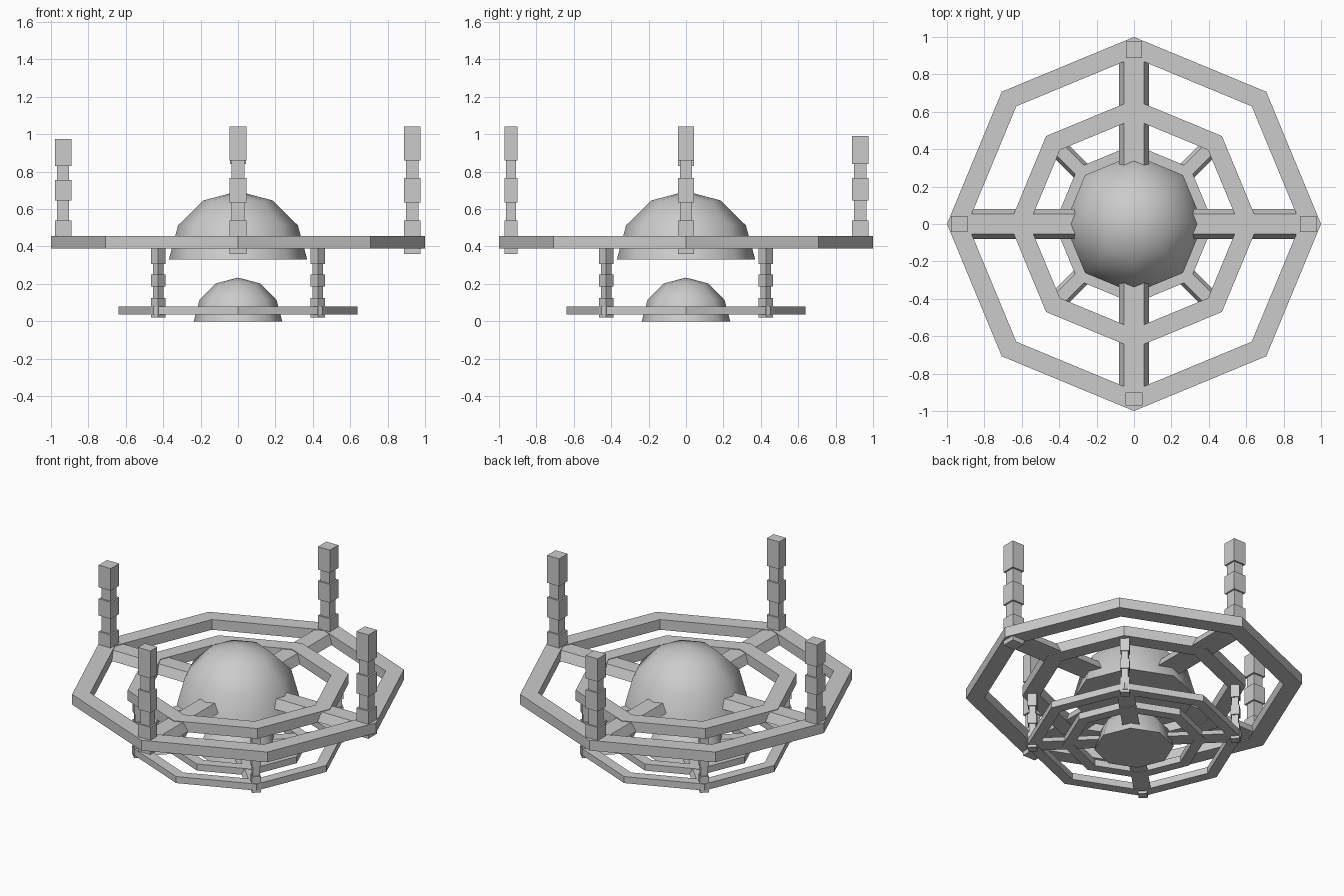
import bpy, bmesh, math
from mathutils import Matrix, Vector

if "Cube" in bpy.data.objects:
    bpy.data.objects.remove(bpy.data.objects["Cube"])


def finish(name, bm, mat, smooth=False):
    bmesh.ops.recalc_face_normals(bm, faces=bm.faces)
    bm.transform(mat)
    if smooth:
        for f in bm.faces:
            f.smooth = len(f.verts) < 5
        for e in bm.edges:
            e.smooth = all(f.smooth for f in e.link_faces)
    me = bpy.data.meshes.new(name)
    bm.to_mesh(me)
    bm.free()
    ob = bpy.data.objects.new(name, me)
    bpy.context.collection.objects.link(ob)
    return ob


def lathe(name, profile, mat, closed, smooth=False):
    # Eight-sided revolve of (radius, z) points, with corners on the axes
    bm = bmesh.new()
    rows = []
    for r, z in profile:
        if r == 0:
            rows.append([bm.verts.new((0, 0, z))] * 8)
        else:
            rows.append([bm.verts.new((r * math.cos(k * math.pi / 4), r * math.sin(k * math.pi / 4), z))
                         for k in range(8)])
    for i in range(len(rows) if closed else len(rows) - 1):
        a, b = rows[i], rows[(i + 1) % len(rows)]
        for k in range(8):
            n = (k + 1) % 8
            bm.faces.new(list(dict.fromkeys([a[k], a[n], b[n], b[k]])))
    if not closed:
        bm.faces.new(rows[0])
    return finish(name, bm, mat, smooth)


def ring(name, r_out, r_in, z0, z1, mat):
    return lathe(name, [(r_out, z0), (r_out, z1), (r_in, z1), (r_in, z0)], mat, True)


def spoke(name, mat):
    # Bar along +x with a trapezoid section
    bm = bmesh.new()
    sec = [(-0.08, 0.393), (0.08, 0.393), (0.053, 0.451), (-0.053, 0.451)]
    a, b = [[bm.verts.new((x, y, z)) for y, z in sec] for x in (0.25, 0.935)]
    bm.faces.new(a)
    bm.faces.new(b)
    for i in range(4):
        j = (i + 1) % 4
        bm.faces.new((a[i], a[j], b[j], b[i]))
    return finish(name, bm, mat)


def post(name, r, w, d, blocks, mat):
    # Thin core with thicker square blocks stacked on it
    bm = bmesh.new()
    parts = [(z0, z1, 1.0) for z0, z1 in blocks]
    parts += [(blocks[i][1], blocks[i + 1][0], 0.75) for i in range(len(blocks) - 1)]
    for z0, z1, s in parts:
        m = Matrix.Translation((r, 0, (z0 + z1) / 2)) @ Matrix.Diagonal((d * s, w * s, z1 - z0, 1))
        bmesh.ops.create_cube(bm, size=1, matrix=m)
    return finish(name, bm, mat)


# Lower tier is the upper one shrunk, turned by 45 degrees and lowered to the floor
S = 0.64
lower = (Matrix.Rotation(math.pi / 4, 4, 'Z') @ Matrix.Diagonal((S, S, S, 1))
         @ Matrix.Translation((0, 0, -0.33)))

dome = [(0.37 * math.cos(math.radians(a)), 0.33 + 0.365 * math.sin(math.radians(a))) for a in (0, 30, 60)]
dome.append((0, 0.695))

for tier, m in (("upper", Matrix.Identity(4)), ("lower", lower)):
    lathe(tier + "_dome", dome, m, False, True)
    ring(tier + "_outer_ring", 1.0, 0.89, 0.388, 0.455, m)
    ring(tier + "_inner_ring", 0.665, 0.56, 0.388, 0.455, m)
    for k in range(4):
        spoke(f"{tier}_spoke_{k}", m @ Matrix.Rotation(k * math.pi / 2, 4, 'Z'))

# Upper posts in the order +x, +y, -x, -y
tall = [(0.36, 0.54), (0.635, 0.765), (0.86, 1.04)]
upper_posts = [
    (0.932, 0.087, 0.087, tall),
    (0.932, 0.087, 0.087, [(0.39, 0.54), (0.645, 0.765), (0.84, 0.99)]),
    (0.935, 0.087, 0.087, [(0.39, 0.54), (0.645, 0.755), (0.83, 0.975)]),
    (0.935, 0.09, 0.07, tall),
]
for k, (r, w, d, blocks) in enumerate(upper_posts):
    post(f"upper_post_{k}", r, w, d, blocks, Matrix.Rotation(k * math.pi / 2, 4, 'Z'))

# Lower posts carry the upper tier
for k in range(4):
    post(f"lower_post_{k}", 0.604, 0.054, 0.054, [(0.02, 0.125), (0.185, 0.25), (0.305, 0.44)],
         Matrix.Rotation((k + 0.5) * math.pi / 2, 4, 'Z'))
